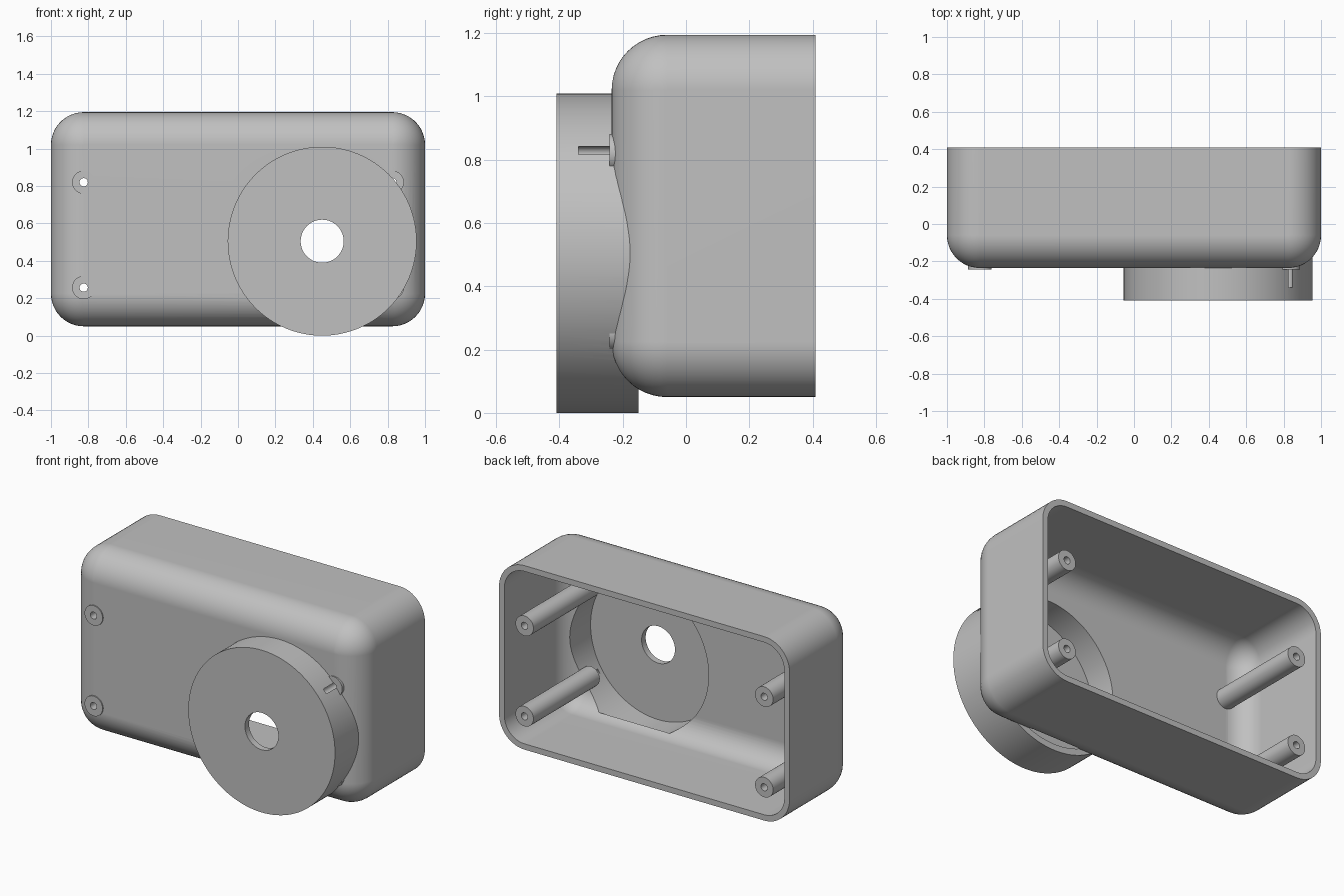
import bpy, bmesh, math

if "Cube" in bpy.data.objects:
    bpy.data.objects.remove(bpy.data.objects["Cube"])

grey = bpy.data.materials.new("plain grey")
grey.use_nodes = True
COLOUR = (0.53, 0.53, 0.53, 1)
grey.diffuse_color = COLOUR
grey.node_tree.nodes["Principled BSDF"].inputs["Base Color"].default_value = COLOUR

FRONT, BACK = -0.235, 0.41      # housing faces along y
HALF_W, HALF_H, MID_Z = 1.0, 0.5725, 0.6225
RADIUS, WALL = 0.175, 0.036
DISC_X, DISC_Z, DISC_R = 0.45, 0.505, 0.505
POST_X, POST_Z, POST_R, HOLE_R = 0.825, (0.257, 0.82), 0.062, 0.022


def cylinder(name, x, z, r, y0, y1, sides=48):
    """Solid cylinder along y."""
    bpy.ops.mesh.primitive_cylinder_add(
        vertices=sides, radius=r, depth=y1 - y0,
        location=(x, (y0 + y1) / 2, z), rotation=(math.pi / 2, 0, 0))
    ob = bpy.context.object
    ob.name = name
    ob.data.materials.append(grey)
    return ob


def rounded_block(name, inset, back, steps=12):
    """Block with ball corners at the front and a flat back."""
    r, front = RADIUS - inset, FRONT + inset
    cx, cz = HALF_W - RADIUS, HALF_H - RADIUS
    profile = [(back, r)]
    for i in range(steps + 1):
        a = math.pi / 2 * i / steps
        profile.append((front + r - r * math.sin(a), r * math.cos(a)))
    bm = bmesh.new()
    rings = []
    for y, rad in profile:
        ring = []
        for q, (sx, sz) in enumerate([(1, 1), (-1, 1), (-1, -1), (1, -1)]):
            for k in range(steps + 1):
                a = math.pi / 2 * (q + k / steps)
                ring.append(bm.verts.new((sx * cx + rad * math.cos(a), y,
                                          MID_Z + sz * cz + rad * math.sin(a))))
        rings.append(ring)
    n = len(rings[0])
    for a, b in zip(rings, rings[1:]):
        for i in range(n):
            j = (i + 1) % n
            bm.faces.new((a[i], a[j], b[j], b[i]))
    bm.faces.new(rings[0])
    bm.faces.new(rings[-1])
    bmesh.ops.remove_doubles(bm, verts=bm.verts, dist=1e-5)
    bmesh.ops.recalc_face_normals(bm, faces=bm.faces)
    mesh = bpy.data.meshes.new(name)
    bm.to_mesh(mesh)
    bm.free()
    ob = bpy.data.objects.new(name, mesh)
    bpy.context.collection.objects.link(ob)
    mesh.materials.append(grey)
    return ob


def activate(ob):
    bpy.ops.object.select_all(action="DESELECT")
    ob.select_set(True)
    bpy.context.view_layer.objects.active = ob


def combine(target, tool, operation="DIFFERENCE"):
    """Apply a boolean and discard the tool."""
    activate(target)
    mod = target.modifiers.new("combine", "BOOLEAN")
    mod.operation, mod.solver, mod.object = operation, "EXACT", tool
    bpy.ops.object.modifier_apply(modifier=mod.name)
    bpy.data.objects.remove(tool)


def smooth(ob):
    activate(ob)
    bpy.ops.object.shade_smooth_by_angle(angle=math.radians(28))
    mod = ob.modifiers.new("weighted normals", "WEIGHTED_NORMAL")
    mod.keep_sharp = True


# Housing shell with the round drum on its front
housing = rounded_block("housing", 0, BACK)
combine(housing, cylinder("drum", DISC_X, DISC_Z, DISC_R, -0.41, -0.15, 128), "UNION")
combine(housing, rounded_block("cavity", WALL, BACK + 0.1))

# Recess in the drum and its centre hole
combine(housing, cylinder("recess", DISC_X, DISC_Z, 0.466, -0.37, -0.135, 128))
combine(housing, cylinder("centre_hole", DISC_X, DISC_Z, 0.115, -0.5, -0.3, 64))

# Screw posts, bored through together with the front wall
for side, sx in (("left", 1), ("right", -1)):
    for level, z in zip(("lower", "upper"), POST_Z):
        x = sx * POST_X
        combine(housing, cylinder("bore", x, z, HOLE_R, -0.34, 0.6, 24))
        post = cylinder(f"{level}_{side}_post", x, z, POST_R, FRONT - 0.007, BACK)
        combine(post, cylinder("bore", x, z, HOLE_R, -0.34, 0.6, 24))
        smooth(post)
smooth(housing)
